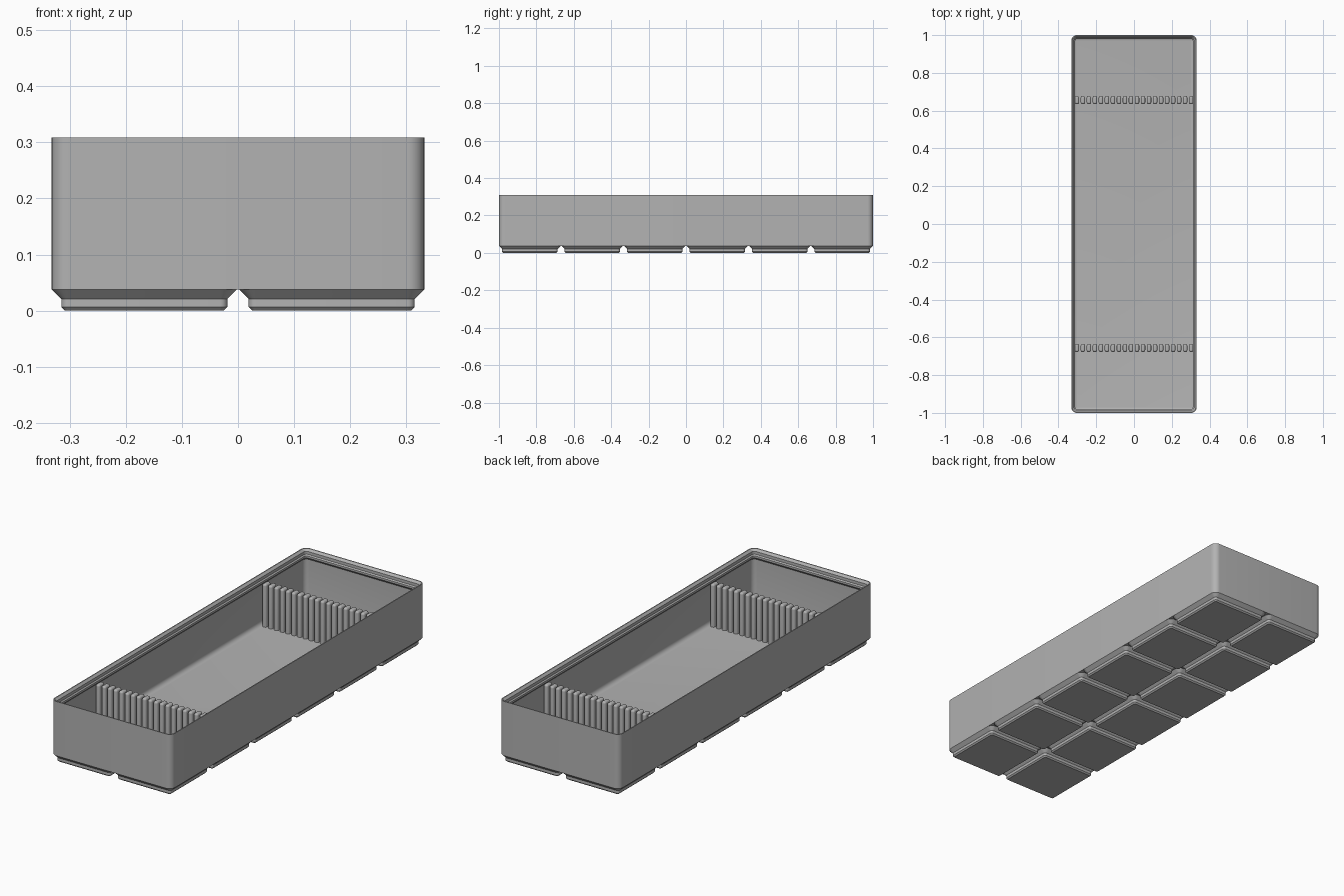
import bpy
import bmesh
from math import sin, cos, pi, radians

MM = 2 / 251.5          # the parts are laid out in millimetres
CELL, NX, NY = 42, 2, 6

if "Cube" in bpy.data.objects:
    bpy.data.objects.remove(bpy.data.objects["Cube"])

grey = bpy.data.materials.new("plain grey")
grey.use_nodes = True
COLOUR = (0.45, 0.45, 0.45, 1)
grey.diffuse_color = COLOUR
grey.node_tree.nodes["Principled BSDF"].inputs["Base Color"].default_value = COLOUR


def rounded_ring(bm, cx, cy, w, d, r, z, seg=8):
    """Vertices of a rounded rectangle at height z."""
    verts = []
    for k, (sx, sy) in enumerate([(1, 1), (-1, 1), (-1, -1), (1, -1)]):
        for i in range(seg + 1):
            a = (k + i / seg) * pi / 2
            x = cx + sx * (w / 2 - r) + r * cos(a)
            y = cy + sy * (d / 2 - r) + r * sin(a)
            verts.append(bm.verts.new((x * MM, y * MM, z * MM)))
    return verts


def loft(bm, cx, cy, w, d, radius, profile, cap_start=True, cap_end=True):
    """Skin rounded rectangles through (inset, height) profile points."""
    rings = [rounded_ring(bm, cx, cy, w - 2 * i, d - 2 * i, max(radius - i, 0.05), z)
             for i, z in profile]
    for a, b in zip(rings, rings[1:]):
        for j in range(len(a)):
            k = (j + 1) % len(a)
            bm.faces.new((a[j], a[k], b[k], b[j]))
    if cap_start:
        bm.faces.new(rings[0][::-1])
    if cap_end:
        bm.faces.new(rings[-1])


def finish(bm, name):
    mesh = bpy.data.meshes.new(name)
    bm.to_mesh(mesh)
    bm.free()
    mesh.materials.append(grey)
    obj = bpy.data.objects.new(name, mesh)
    bpy.context.collection.objects.link(obj)
    bpy.ops.object.select_all(action='DESELECT')
    obj.select_set(True)
    bpy.context.view_layer.objects.active = obj
    bpy.ops.object.shade_smooth_by_angle(angle=radians(30))
    return obj


# Tray: outer wall, stacking lip, inner wall, filleted floor
WALL, FLOOR, FILLET = 0.95, 7, 2.8
profile = [(0, 4.75), (0, 38.8), (0.6, 38.8), (1.9, 37.5), (1.9, 35.7),
           (2.6, 35), (2.6, 33.8), (WALL, 32.15)]
for i in range(7):
    a = i / 6 * pi / 2
    profile.append((WALL + FILLET * (1 - cos(a)), FLOOR + FILLET * (1 - sin(a))))
bm = bmesh.new()
loft(bm, 0, 0, NX * CELL - 0.5, NY * CELL - 0.5, 3.75, profile)
finish(bm, "tray")

# Feet: one stepped pad under each grid cell
foot_profile = [(2.95, 0), (2.15, 0.8), (2.15, 2.6), (0, 4.75)]
bm = bmesh.new()
for ix in range(NX):
    for iy in range(NY):
        loft(bm, (ix - (NX - 1) / 2) * CELL, (iy - (NY - 1) / 2) * CELL,
             CELL - 0.5, CELL - 0.5, 3.75, foot_profile, cap_end=False)
finish(bm, "feet")

# Combs: two rows of upright round-topped teeth
TEETH, PITCH, TOP, ROUND = 20, 4, 33.8, 1.2
tooth_profile = [(0, FLOOR - 0.5)]
for i in range(6):
    a = i / 5 * pi / 2
    tooth_profile.append((ROUND * (1 - cos(a)), TOP - ROUND * (1 - sin(a))))
for side, name in ((-1, "front_comb"), (1, "back_comb")):
    bm = bmesh.new()
    for t in range(TEETH):
        loft(bm, (t - (TEETH - 1) / 2) * PITCH, side * 82.5, 3, 5.4, 1.3, tooth_profile,
             cap_start=False)
    finish(bm, name)
